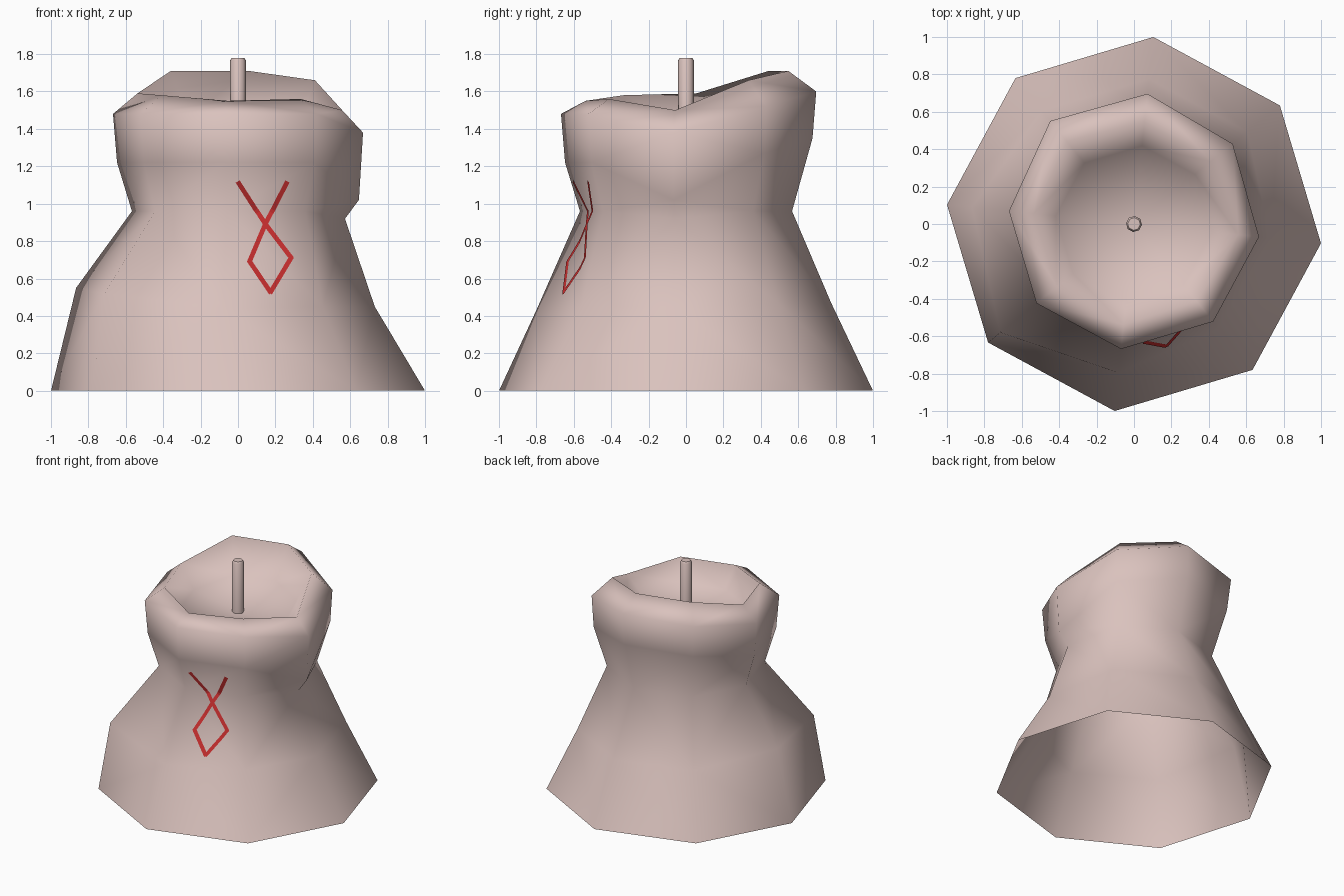
import bpy, bmesh, math
from mathutils import Vector
from mathutils.bvhtree import BVHTree

if "Cube" in bpy.data.objects:
    bpy.data.objects.remove(bpy.data.objects["Cube"])


def material(name, rgb):
    m = bpy.data.materials.new(name)
    m.diffuse_color = (*rgb, 1)
    m.use_nodes = True
    m.node_tree.nodes["Principled BSDF"].inputs["Base Color"].default_value = m.diffuse_color
    return m


WAX = material("pale pink wax", (0.70, 0.54, 0.51))
RED = material("red paint", (0.62, 0.03, 0.03))


def finish(name, bm, mat, smooth=True):
    me = bpy.data.meshes.new(name)
    bm.to_mesh(me)
    ob = bpy.data.objects.new(name, me)
    bpy.context.collection.objects.link(ob)
    me.materials.append(mat)
    for p in me.polygons:
        p.use_smooth = smooth
    return ob


# Body: eight-sided rings of (radius, height), with hand-bent exceptions per corner
N = 8
START = -5.9
rings = [(1.005, 0), (0.78, 0.47), (0.57, 0.96), (0.65, 1.22), (0.672, 1.48)]
bent = {
    (1, 0): (0.735, 0.45), (1, 7): (0.72, 0.45), (1, 6): (0.80, 0.44),
    (1, 4): (0.87, 0.55), (1, 5): (0.92, 0.52),
    (2, 0): (0.575, 0.92),
    (3, 0): (0.65, 1.02), (3, 1): (0.665, 1.27), (3, 2): (0.68, 1.35), (3, 3): (0.68, 1.33),
    (4, 0): (0.672, 1.38), (4, 1): (0.68, 1.52), (4, 2): (0.70, 1.60), (4, 3): (0.71, 1.58),
}
rim_z = [1.50, 1.66, 1.71, 1.71, 1.59, 1.58, 1.55, 1.56]
rim_r = [0.56, 0.53, 0.55, 0.57, 0.54, 0.53, 0.54, 0.53]

bm = bmesh.new()


def ring_verts(pairs):
    out = []
    for k, (r, z) in enumerate(pairs):
        a = math.radians(START + 45 * k)
        out.append(bm.verts.new((r * math.cos(a), r * math.sin(a), z)))
    return out


loops = [ring_verts([bent.get((i, k), rz) for k in range(N)]) for i, rz in enumerate(rings)]
loops.append(ring_verts(list(zip(rim_r, rim_z))))
# inner foot of the bowl
loops.append(ring_verts([(0.42, 1.40 + 0.4 * (z - 1.55)) for z in rim_z]))
for lo, hi in zip(loops, loops[1:]):
    for k in range(N):
        j = (k + 1) % N
        bm.faces.new((lo[k], lo[j], hi[j], hi[k]))
centre = bm.verts.new((0, 0, 1.37))
for k in range(N):
    bm.faces.new((loops[-1][k], loops[-1][(k + 1) % N], centre))
bmesh.ops.triangulate(bm, faces=bm.faces[:])
bm.normal_update()
tree = BVHTree.FromBMesh(bm)
finish("candle_body", bm, WAX)
bm.free()

# Wick: small octagonal post with a softened top
bm = bmesh.new()
prof = [(0.043, 1.35), (0.043, 1.765), (0.034, 1.78)]
loops = [ring_verts([p] * N) for p in prof]
for lo, hi in zip(loops, loops[1:]):
    for k in range(N):
        j = (k + 1) % N
        bm.faces.new((lo[k], lo[j], hi[j], hi[k]))
bm.faces.new(loops[-1])
wick = finish("wick", bm, WAX)
bm.free()
bpy.context.view_layer.objects.active = wick
wick.select_set(True)
bpy.ops.object.shade_smooth_by_angle(angle=math.radians(50))

# Painted mark: thin ribbon projected onto the front of the body
path = [(0.0, 1.115), (0.145, 0.89), (0.283, 0.71), (0.172, 0.525), (0.06, 0.69), (0.145, 0.89), (0.26, 1.115)]
HALF = 0.0125


def on_wall(x, z):
    hit, n, _, _ = tree.ray_cast(Vector((x, -3, z)), Vector((0, 1, 0)))
    return hit + n * 0.005 * (1 if n.y < 0 else -1)


bm = bmesh.new()
STEPS = 14
for (x0, z0), (x1, z1) in zip(path, path[1:]):
    length = math.hypot(x1 - x0, z1 - z0)
    dx, dz = (x1 - x0) / length, (z1 - z0) / length
    prev = None
    for s in range(STEPS + 1):
        t = -0.006 + (length + 0.012) * s / STEPS
        x, z = x0 + dx * t, z0 + dz * t
        pair = [bm.verts.new(on_wall(x - dz * w, z + dx * w)) for w in (HALF, -HALF)]
        if prev:
            f = bm.faces.new((prev[0], prev[1], pair[1], pair[0]))
            f.normal_update()
            if f.normal.y > 0:
                f.normal_flip()
        prev = pair
finish("painted_mark", bm, RED, smooth=False)
bm.free()
